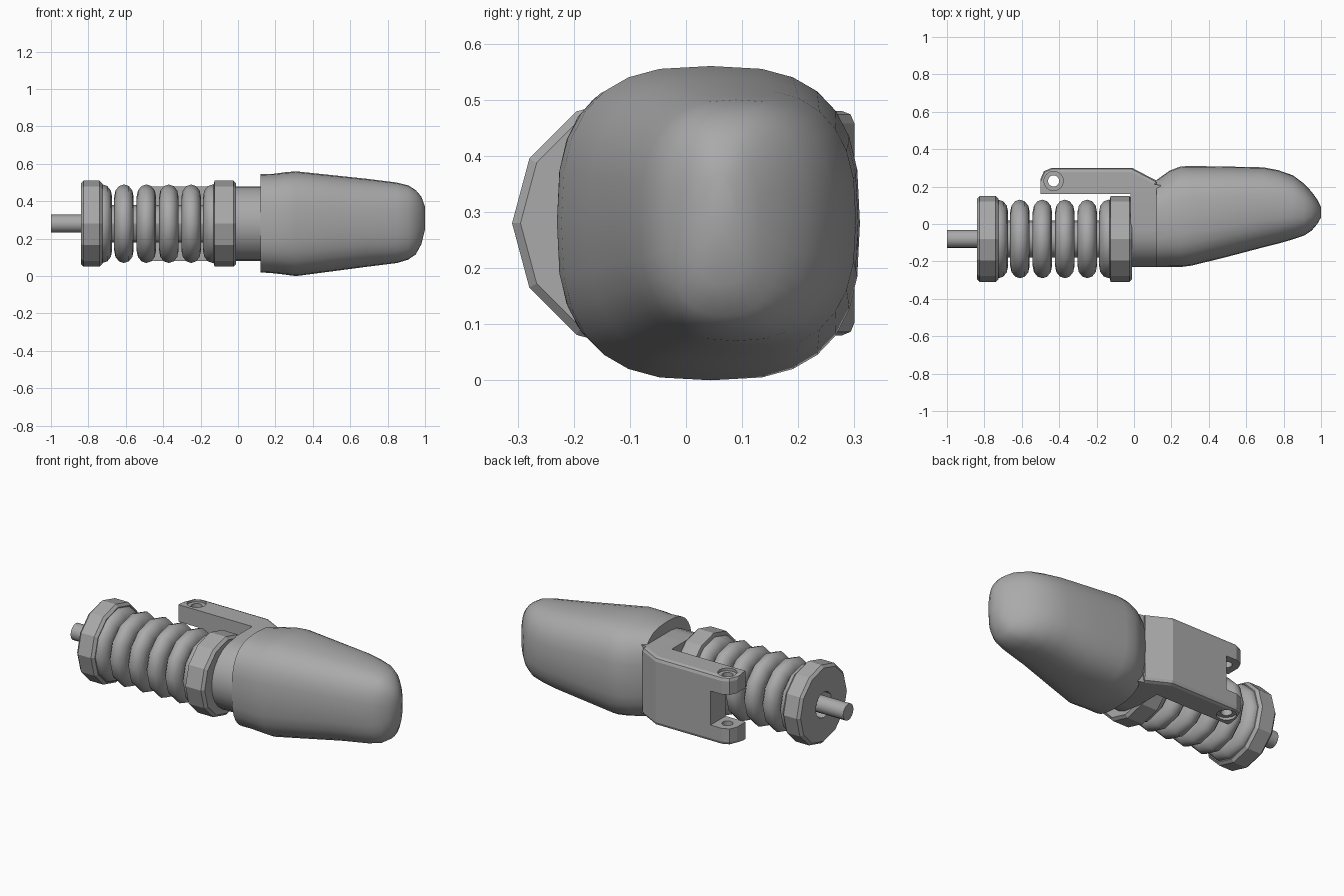
import bpy, bmesh, math
from mathutils import Vector

cube = bpy.data.objects.get("Cube")
if cube:
    bpy.data.objects.remove(cube)

grey = bpy.data.materials.new("plain grey")
grey.use_nodes = True
colour = (0.4, 0.4, 0.4, 1)
grey.diffuse_color = colour
grey.node_tree.nodes["Principled BSDF"].inputs["Base Color"].default_value = colour

AXIS_Y, AXIS_Z = -0.08, 0.28


def finish(name, bm, smooth=30):
    bmesh.ops.recalc_face_normals(bm, faces=bm.faces)
    mesh = bpy.data.meshes.new(name)
    bm.to_mesh(mesh)
    bm.free()
    obj = bpy.data.objects.new(name, mesh)
    bpy.context.collection.objects.link(obj)
    mesh.materials.append(grey)
    if smooth:
        bpy.ops.object.select_all(action='DESELECT')
        obj.select_set(True)
        bpy.context.view_layer.objects.active = obj
        bpy.ops.object.shade_smooth_by_angle(angle=math.radians(smooth))
    return obj


def loft(name, rings, smooth=30, closed=False):
    """Skin a list of point rings; cap the ends or join them."""
    bm = bmesh.new()
    loops = [[bm.verts.new(p) for p in ring] for ring in rings]
    n = len(loops[0])
    pairs = list(zip(loops, loops[1:]))
    if closed:
        pairs.append((loops[-1], loops[0]))
    else:
        bm.faces.new(loops[0])
        bm.faces.new(loops[-1])
    for a, b in pairs:
        for i in range(n):
            j = (i + 1) % n
            bm.faces.new((a[i], a[j], b[j], b[i]))
    return finish(name, bm, smooth)


def turned(name, profile, sides=12, smooth=30, closed=False):
    """Revolve (x, radius) points around the spring axis."""
    rings = []
    for x, r in profile:
        angles = [math.tau * i / sides for i in range(sides)]
        rings.append([(x, AXIS_Y + r * math.cos(a), AXIS_Z + r * math.sin(a)) for a in angles])
    return loft(name, rings, smooth, closed)


def prism(name, outline, z0, z1):
    """Extrude an outline of (x, y) points upward."""
    return loft(name, [[(x, y, z) for x, y in outline] for z in (z0, z1)], 0)


def cut(obj, tool):
    tool.hide_render = True
    tool.hide_viewport = True
    mod = obj.modifiers.new("cut", 'BOOLEAN')
    mod.operation = 'DIFFERENCE'
    mod.solver = 'EXACT'
    mod.object = tool


def cylinder_z(name, x, y, r, z0, z1):
    pts = [(x + r * math.cos(math.tau * i / 16), y + r * math.sin(math.tau * i / 16)) for i in range(16)]
    return prism(name, pts, z0, z1)


# Rod, hollow end cap, collar
turned("rod", [(-1, 0.048), (-0.7, 0.048)], 16)
turned("end_cap", [(-0.84, 0.075), (-0.84, 0.215), (-0.825, 0.23), (-0.74, 0.23),
                   (-0.725, 0.215), (-0.725, 0.075)], closed=True, smooth=20)
turned("collar", [(-0.13, 0.21), (-0.125, 0.23), (-0.025, 0.23), (-0.01, 0.215)], smooth=20)

# Spring core and coils
turned("spring_core", [(-0.76, 0.1), (-0.08, 0.1)])
for k, x in enumerate((-0.725, -0.61, -0.49, -0.37, -0.25, -0.135)):
    coil = []
    for i in range(12):
        a = math.tau * i / 12
        coil.append((x + 0.052 * math.cos(a), 0.145 + 0.065 * math.sin(a)))
    turned("coil_%d" % (k + 1), coil, smooth=60, closed=True)

# Neck: round toward the front, running back into the bracket
neck_outline = []
for i in range(13):
    a = math.pi / 2 + math.pi * i / 12
    neck_outline.append((-0.03 + 0.2 * math.cos(a), AXIS_Z + 0.2 * math.sin(a)))
neck_outline += [(0.2, 0.08), (0.2, 0.48)]
loft("neck", [[(x, y, z) for y, z in neck_outline] for x in (-0.02, 0.2)])

# Forked bracket with bevelled edges
bracket = prism("bracket", [(-0.5, 0.16), (-0.02, 0.16), (-0.02, 0.05), (0.18, 0.05), (0.18, 0.2),
                            (0.12, 0.232), (-0.01, 0.3), (-0.44, 0.3), (-0.482, 0.282),
                            (-0.5, 0.24)], 0.08, 0.48)
bm = bmesh.new()
bm.from_mesh(bracket.data)
edges = [e for e in bm.edges if all(v.co.y > 0.22 for v in e.verts)
         and abs(e.verts[0].co.z - e.verts[1].co.z) < 0.01]
bmesh.ops.bevel(bm, geom=edges, offset=0.022, segments=2, affect='EDGES', profile=0.5)
bm.to_mesh(bracket.data)
bm.free()
cut(bracket, prism("slot_cutter", [(-0.6, 0.1), (-0.37, 0.1), (-0.37, 0.4), (-0.6, 0.4)], 0.18, 0.38))
cut(bracket, cylinder_z("pin_hole_cutter", -0.43, 0.23, 0.03, 0, 0.6))
cut(bracket, cylinder_z("upper_counterbore_cutter", -0.43, 0.23, 0.052, 0.465, 0.6))
cut(bracket, cylinder_z("lower_counterbore_cutter", -0.43, 0.23, 0.052, 0, 0.095))


# Main shell: rounded-square sections tapering to a blunt nose
def section(x, y0, y1, z0, z1, power, sides=28):
    c = Vector((x, (y0 + y1) / 2, (z0 + z1) / 2))
    pts = []
    for i in range(sides):
        a = math.tau * i / sides
        u, v = math.cos(a), math.sin(a)
        u = math.copysign(abs(u) ** (2 / power), u)
        v = math.copysign(abs(v) ** (2 / power), v)
        pts.append(c + Vector((0, u * (y1 - y0) / 2, v * (z1 - z0) / 2)))
    return pts


shell = [(0.12, -0.23, 0.235, 0.02, 0.545, 2.8), (0.19, -0.23, 0.285, 0.015, 0.547, 2.8),
         (0.25, -0.23, 0.308, 0.008, 0.555, 2.8), (0.31, -0.222, 0.31, 0.0, 0.56, 2.8),
         (0.5, -0.175, 0.307, 0.025, 0.54, 2.7), (0.69, -0.125, 0.303, 0.05, 0.52, 2.6),
         (0.77, -0.105, 0.288, 0.06, 0.51, 2.6), (0.85, -0.082, 0.26, 0.07, 0.5, 2.6),
         (0.91, -0.062, 0.215, 0.088, 0.485, 2.6), (0.95, -0.035, 0.172, 0.115, 0.46, 2.5),
         (0.98, 0.0, 0.13, 0.17, 0.425, 2.4), (1.0, 0.035, 0.09, 0.25, 0.37, 2.2)]
loft("shell", [section(*s) for s in shell], smooth=40)
